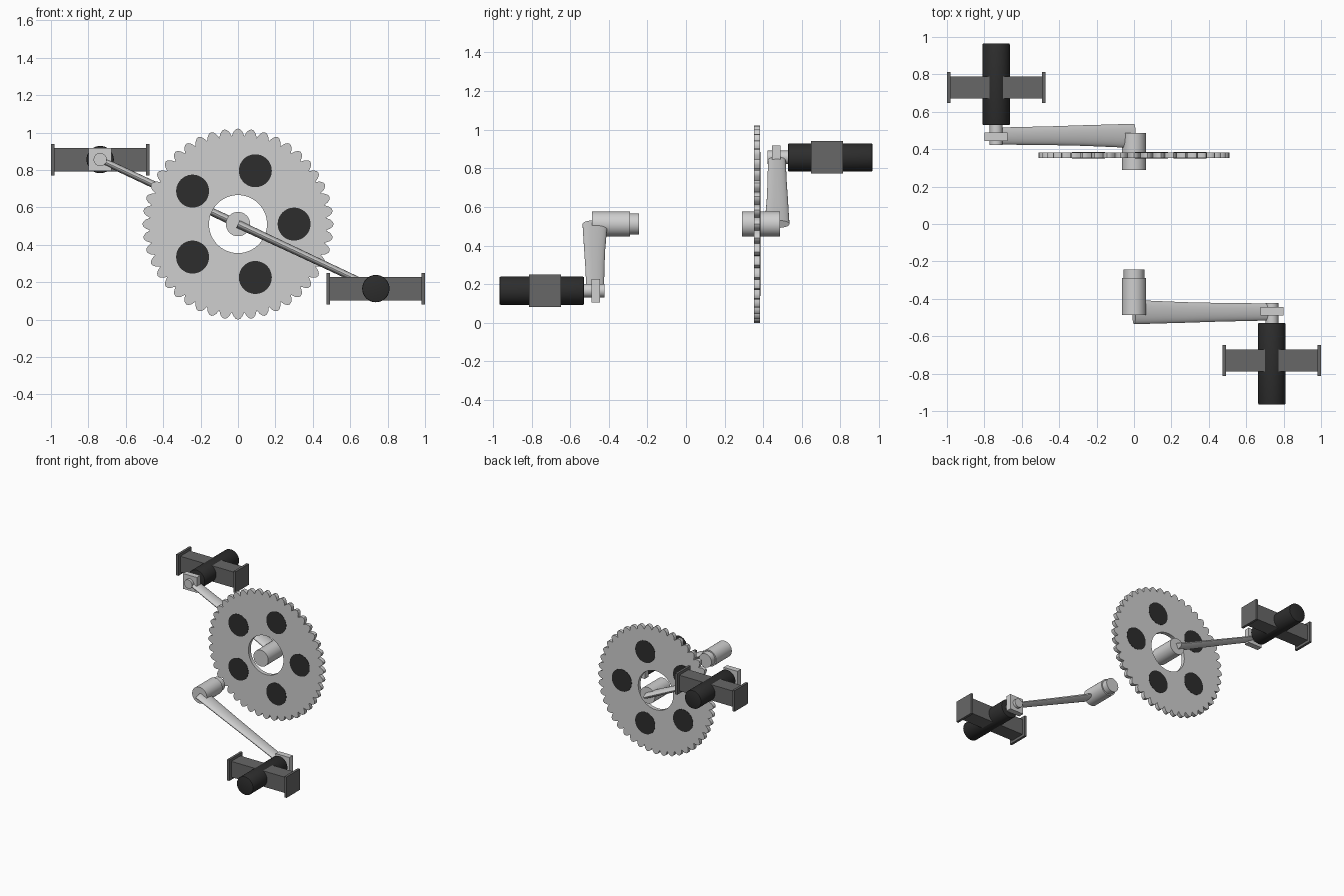
import bpy, bmesh, math
from mathutils import Vector, Matrix

if "Cube" in bpy.data.objects:
    bpy.data.objects.remove(bpy.data.objects["Cube"])

CZ = 0.511                      # height of the crank axis
PX, PZ = 0.737, 0.345           # pedal offset from the axis


def material(name, v):
    m = bpy.data.materials.new(name)
    m.diffuse_color = (v, v, v, 1)
    m.use_nodes = True
    m.node_tree.nodes["Principled BSDF"].inputs["Base Color"].default_value = m.diffuse_color
    return m


silver = material("silver metal", 0.62)
grey = material("dark grey plastic", 0.135)
black = material("black rubber", 0.026)


def finish(name, bm, mat, smooth=True):
    bmesh.ops.recalc_face_normals(bm, faces=bm.faces)
    me = bpy.data.meshes.new(name)
    bm.to_mesh(me)
    bm.free()
    me.materials.append(mat)
    ob = bpy.data.objects.new(name, me)
    bpy.context.collection.objects.link(ob)
    if smooth:
        bpy.ops.object.select_all(action='DESELECT')
        ob.select_set(True)
        bpy.context.view_layer.objects.active = ob
        bpy.ops.object.shade_smooth_by_angle(angle=math.radians(35))
    return ob


def rod(name, x, z, y0, y1, r, mat, bevel=0.0):
    """Cylinder along y."""
    bm = bmesh.new()
    rot = Matrix.Rotation(math.pi / 2, 4, 'X')
    bmesh.ops.create_cone(bm, cap_ends=True, segments=48, radius1=r, radius2=r,
                          depth=abs(y1 - y0),
                          matrix=Matrix.Translation((x, (y0 + y1) / 2, z)) @ rot)
    if bevel:
        rim = [e for e in bm.edges if any(len(f.verts) > 4 for f in e.link_faces)]
        bmesh.ops.bevel(bm, geom=rim, offset=bevel, segments=2, affect='EDGES', profile=0.5)
    return finish(name, bm, mat)


def box(name, centre, size, mat):
    bm = bmesh.new()
    bmesh.ops.create_cube(bm, size=1, matrix=Matrix.Translation(centre) @ Matrix.Diagonal((*size, 1)))
    return finish(name, bm, mat, smooth=False)


# toothed chainring with a centre hole
TEETH, STEP = 44, 6
N = TEETH * STEP
bm = bmesh.new()
loops = []
for y, outer in ((0.353, True), (0.383, True), (0.383, False), (0.353, False)):
    ring = []
    for i in range(N):
        a = 2 * math.pi * i / N
        r = 0.472 + 0.039 * abs(math.cos(a * TEETH / 2)) ** 0.8 if outer else 0.155
        ring.append(bm.verts.new((r * math.cos(a), y, CZ + r * math.sin(a))))
    loops.append(ring)
for k in range(4):
    p, q = loops[k], loops[(k + 1) % 4]
    for i in range(N):
        j = (i + 1) % N
        bm.faces.new((p[i], p[j], q[j], q[i]))
finish("chainring", bm, silver)

# five dark discs set in the chainring
for k in range(5):
    a = math.radians(72 * k)
    rod(f"chainring_disc_{k + 1}", 0.3 * math.cos(a), CZ + 0.3 * math.sin(a),
        0.351, 0.385, 0.088, black)

# axle stub on the front hub only
rod("axle_stub", 0, CZ, -0.243, -0.30, 0.055, silver)


def arm(name, s):
    """Flattened, tapering crank arm running from the axis to the pedal."""
    d = Vector((s * PX, 0, -s * PZ)).normalized()
    n = Vector((-d.z, 0, d.x))
    bm = bmesh.new()
    prev = None
    # distance, centre y, half width, half thickness
    for t, yc, w, h in ((0, .471, .065, .022), (.14, .472, .060, .021), (.3, .473, .055, .020),
                        (.5, .472, .050, .019), (.838, .470, .045, .018)):
        ring = []
        for i in range(24):
            a = 2 * math.pi * i / 24
            p = d * t + n * (h * math.sin(a))
            ring.append(bm.verts.new((p.x, -s * yc + w * math.cos(a), CZ + p.z)))
        if prev:
            for i in range(24):
                j = (i + 1) % 24
                bm.faces.new((prev[i], prev[j], ring[j], ring[i]))
        else:
            bm.faces.new(ring)
        prev = ring
    bm.faces.new(prev)
    return finish(name, bm, silver)


# crank and pedal on each side
for side, s in (("front", 1), ("back", -1)):
    x, z = s * PX, CZ - s * PZ
    rod(f"{side}_hub", 0, CZ, -s * 0.289, -s * 0.487, 0.065, silver)
    arm(f"{side}_crank_arm", s)
    rod(f"{side}_pedal_axle", x, z, -s * 0.422, -s * 0.54, 0.035, silver)
    box(f"{side}_pedal_block", (x, -s * 0.467, z), (0.122, 0.045, 0.122), silver)
    rod(f"{side}_pedal_grip", x, z, -s * 0.528, -s * 0.966, 0.073, black, 0.006)
    box(f"{side}_pedal_bar", (x, -s * 0.73, z), (0.50, 0.117, 0.126), grey)
    for end, e in (("left", -1), ("right", 1)):
        box(f"{side}_pedal_{end}_cap", (x + e * 0.2535, -s * 0.73, z), (0.019, 0.168, 0.168), grey)
